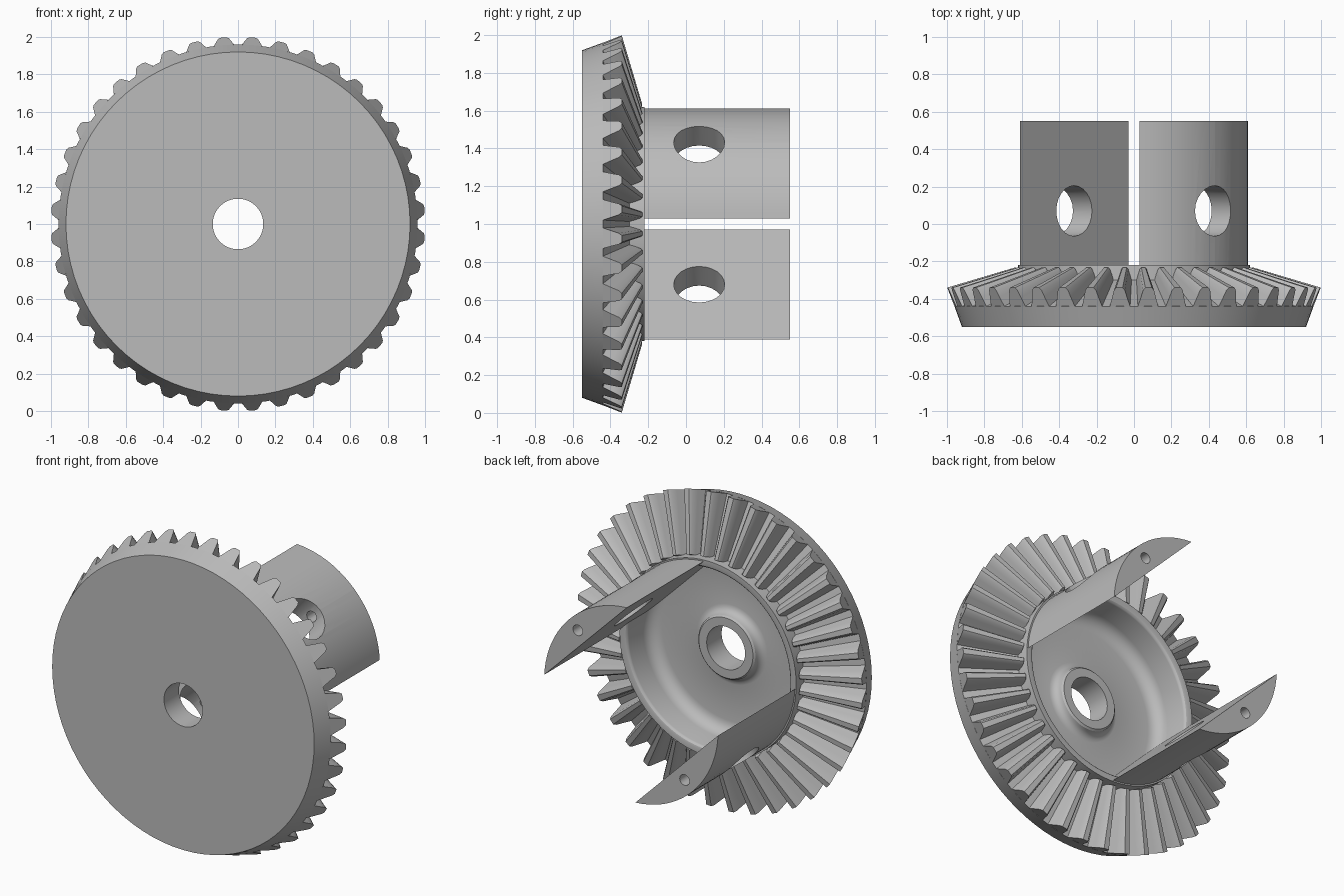
import bpy, bmesh, math
from mathutils import Matrix, Vector

cube = bpy.data.objects.get("Cube")
if cube:
    bpy.data.objects.remove(cube, do_unlink=True)

CENTRE = Vector((0, 0, 1))      # the gear axis runs along y through this point
TEETH = 40
APEX = -0.043                   # y of the cone apex shared by all teeth

steel = bpy.data.materials.new("grey steel")
steel.use_nodes = True
steel.diffuse_color = (0.5, 0.5, 0.5, 1)
steel.node_tree.nodes["Principled BSDF"].inputs["Base Color"].default_value = (0.5, 0.5, 0.5, 1)


def polar(r, angle, y):
    return CENTRE + Vector((r * math.sin(angle), y, r * math.cos(angle)))


def finish(bm, name):
    bmesh.ops.recalc_face_normals(bm, faces=bm.faces)
    mesh = bpy.data.meshes.new(name)
    bm.to_mesh(mesh)
    bm.free()
    obj = bpy.data.objects.new(name, mesh)
    bpy.context.collection.objects.link(obj)
    mesh.materials.append(steel)
    return obj


def activate(obj):
    bpy.ops.object.select_all(action='DESELECT')
    obj.select_set(True)
    bpy.context.view_layer.objects.active = obj


def smooth(obj, degrees=30):
    activate(obj)
    bpy.ops.object.shade_smooth_by_angle(angle=math.radians(degrees))


def bridge(bm, a, b):
    for i in range(len(a)):
        j = (i + 1) % len(a)
        bm.faces.new((a[i], a[j], b[j], b[i]))


def lathe(name, profile, segments):
    bm = bmesh.new()
    rings = [[bm.verts.new(polar(r, math.tau * s / segments, y)) for r, y in profile]
             for s in range(segments)]
    for s in range(segments):
        bridge(bm, rings[s], rings[(s + 1) % segments])
    return finish(bm, name)


def fillet(r, y, radius, start, end, steps=5):
    angles = [math.radians(start + (end - start) * i / steps) for i in range(steps + 1)]
    return [(r + radius * math.cos(a), y + radius * math.sin(a)) for a in angles]


# Gear body: coned rim, tooth root cone, hollow back and centre boss
profile = [(0.135, -0.55), (0.92, -0.55), (0.96, -0.44), (0.62, -0.30), (0.62, -0.22)]
profile += fillet(0.59, -0.24, 0.02, 90, 180, 3)
profile += fillet(0.49, -0.38, 0.08, 0, -90)
profile += fillet(0.25, -0.41, 0.05, -90, -180, 4)
profile += [(0.19, -0.40), (0.135, -0.40)]
smooth(lathe("gear_body", profile, 80))

# Bevel teeth: one section scaled towards the apex, repeated round the rim
bm = bmesh.new()
half = [(-0.02, 3.3), (0.5, 2.3), (0.85, 1.7), (1.0, 1.0)]   # height, half angle
section = [(t, -a) for t, a in half] + [(t, a) for t, a in reversed(half)]
for n in range(TEETH):
    mid = math.tau * (n + 0.5) / TEETH
    ends = []
    for k in (1.0, 0.635):
        ends.append([bm.verts.new(polar(k * (0.96 + 0.04 * t), mid + math.radians(a),
                                        APEX + k * (-0.44 + 0.1 * t - APEX)))
                     for t, a in section])
        bm.faces.new(ends[-1])
    bridge(bm, *ends)
smooth(finish(bm, "gear_teeth"))


def cutter(name, radius, depth, matrix):
    bm = bmesh.new()
    bmesh.ops.create_cone(bm, cap_ends=True, segments=24, radius1=radius,
                          radius2=radius, depth=depth, matrix=matrix)
    obj = finish(bm, name)
    obj.hide_render = True
    return obj


# Two clamp posts: round segments with a cross hole and a small end hole
def post(name, middle):
    bm = bmesh.new()
    spread = math.radians(42.2)
    arc = [middle + spread * (i / 10 - 1) for i in range(21)]
    ends = [[bm.verts.new(polar(0.611, a, y)) for a in arc] for y in (-0.48, 0.55)]
    for end in ends:
        bm.faces.new(end)
    bridge(bm, *ends)
    obj = finish(bm, name)
    out = polar(1, middle, 0) - CENTRE
    cross = Matrix.Translation(polar(0.53, middle, 0.07)) @ out.to_track_quat('Z', 'Y').to_matrix().to_4x4()
    along = Matrix.Translation(polar(0.53, middle, 0.36)) @ Matrix.Rotation(math.pi / 2, 4, 'X')
    for tool in (cutter("cross_hole_cutter", 0.135, 0.5, cross),
                 cutter("end_hole_cutter", 0.034, 0.5, along)):
        activate(obj)
        cut = obj.modifiers.new("hole", 'BOOLEAN')
        cut.operation = 'DIFFERENCE'
        cut.solver = 'EXACT'
        cut.object = tool
        bpy.ops.object.modifier_apply(modifier=cut.name)
        bpy.data.objects.remove(tool, do_unlink=True)
    smooth(obj)


post("upper_post", math.radians(45))
post("lower_post", math.radians(225))
